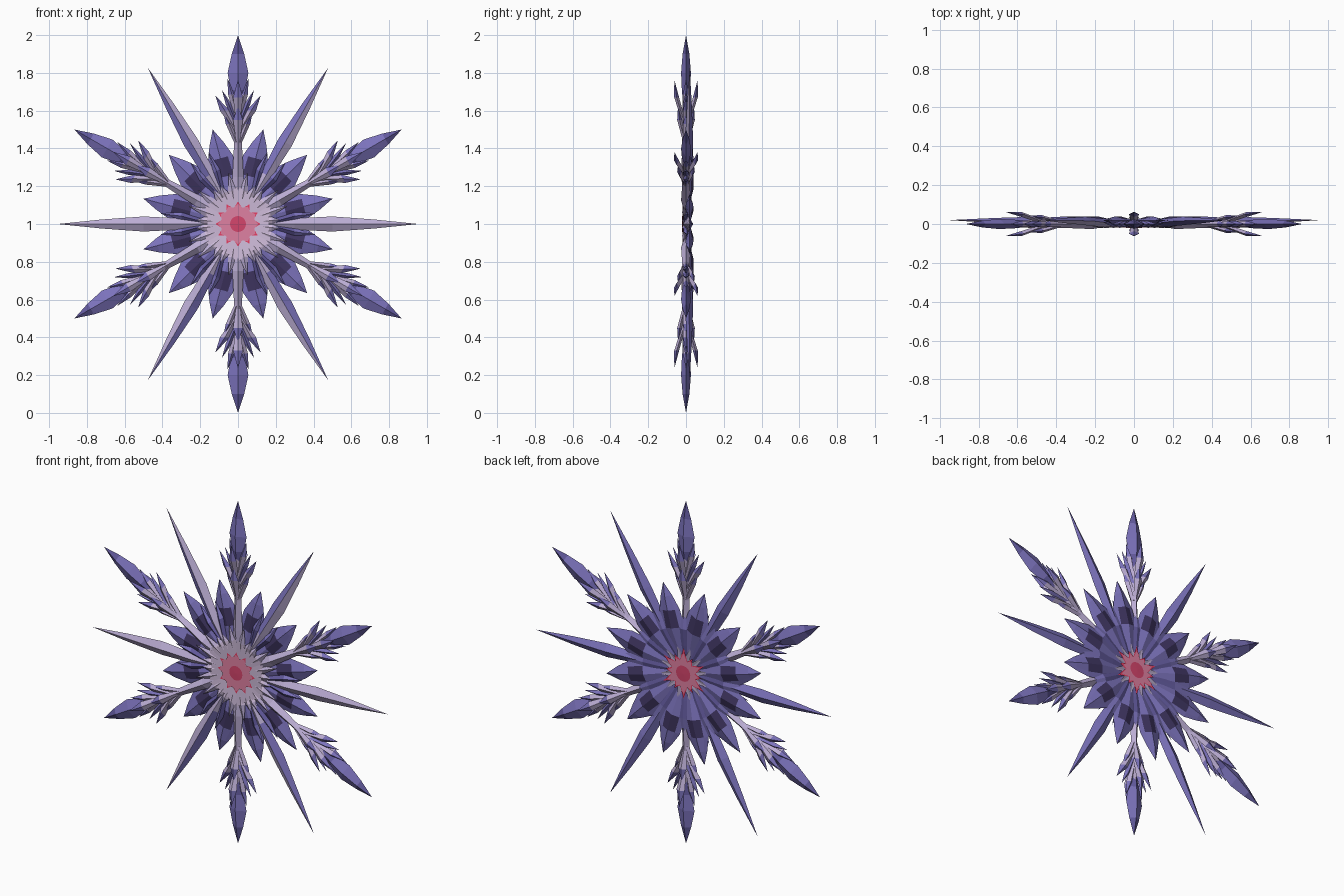
import bpy, bmesh, math
from mathutils import Matrix

cube = bpy.data.objects.get("Cube")
if cube:
    bpy.data.objects.remove(cube, do_unlink=True)

# Colours (linear)
PALETTE = [
    ("violet", (0.20, 0.17, 0.50)),
    ("deep_violet", (0.12, 0.10, 0.33)),
    ("dark_plum", (0.05, 0.036, 0.12)),
    ("lilac", (0.50, 0.42, 0.66)),
    ("mauve", (0.42, 0.35, 0.52)),
    ("pink", (0.74, 0.22, 0.36)),
    ("crimson", (0.66, 0.06, 0.15)),
    ("pale_lilac", (0.62, 0.50, 0.70)),
    ("bright_red", (0.80, 0.05, 0.13)),
]
VIOLET, DEEP, PLUM, LILAC, MAUVE, PINK, CRIMSON, PALE, RED = range(len(PALETTE))
materials = []
for name, rgb in PALETTE:
    m = bpy.data.materials.new(name)
    m.use_nodes = True
    m.diffuse_color = (*rgb, 1)
    m.node_tree.nodes["Principled BSDF"].inputs["Base Color"].default_value = (*rgb, 1)
    materials.append(m)

DIAMOND = [(1, 0), (0, -1), (-1, 0), (0, 1)]
FACETED = [(1, 0), (.6, -.4), (0, -1), (-.6, -.4), (-1, 0), (-.6, .4), (0, 1), (.6, .4)]


def spoke(degrees):
    """Frame whose z axis points outward from the centre."""
    return Matrix.Translation((0, 0, 1)) @ Matrix.Rotation(math.radians(degrees), 4, 'Y')


def blade(bm, frame, rings, colour, section=DIAMOND):
    """Loft a ridged blade through rings of (radius, x, y, half width, half depth)."""
    loops = [[bm.verts.new(frame @ Matrix.Translation((x + a * w, y + b * t, r)).translation)
              for a, b in section] for r, x, y, w, t in rings]
    count = len(section)
    bm.faces.new(loops[0]).material_index = colour(0, 0)
    for seg, (low, high) in enumerate(zip(loops, loops[1:])):
        for k in range(count):
            j = (k + 1) % count
            if rings[seg + 1][3] == 0:
                face = bm.faces.new((low[k], low[j], high[0]))
            else:
                face = bm.faces.new((low[k], low[j], high[j], high[k]))
            face.material_index = colour(seg, k)
    for v in loops[-1][1:]:
        if not v.link_faces:
            bm.verts.remove(v)


def star(bm, points, outer, inner, rim_y, front_y, back_y, mat, turn=0):
    """Shallow double-sided star fan."""
    rim = []
    for i in range(points * 2):
        r = inner if i % 2 else outer
        rim.append(bm.verts.new(spoke(turn + i * 180 / points) @ Matrix.Translation((0, rim_y, r)).translation))
    for y in (front_y, back_y):
        hub = bm.verts.new((0, y, 1))
        for i, v in enumerate(rim):
            bm.faces.new((hub, v, rim[(i + 1) % len(rim)])).material_index = mat


def finish(bm, name):
    bmesh.ops.recalc_face_normals(bm, faces=bm.faces[:])
    mesh = bpy.data.meshes.new(name)
    bm.to_mesh(mesh)
    bm.free()
    for m in materials:
        mesh.materials.append(m)
    ob = bpy.data.objects.new(name, mesh)
    bpy.context.collection.objects.link(ob)


def bands(*mats):
    return lambda seg, k: mats[seg]


# Six main stems and their blade tips
stems, tips = bmesh.new(), bmesh.new()
for i in range(6):
    f = spoke(i * 60)
    blade(stems, f, [(.06, 0, 0, .02, .004), (.125, 0, 0, .035, .008), (.25, 0, 0, .03, .026),
                     (.42, 0, 0, .021, .02), (.56, 0, 0, .026, .022), (.74, 0, 0, .015, .015)],
          bands(LILAC, LILAC, LILAC, LILAC, MAUVE))
    blade(tips, f, [(.6, 0, 0, .015, .012), (.71, 0, 0, .038, .022), (.8, 0, 0, .055, .026),
                    (.9, 0, 0, .033, .018), (1, 0, 0, 0, 0)], bands(DEEP, VIOLET, VIOLET, DEEP))
finish(stems, "main_stems")
finish(tips, "blade_tips")

# Barbs on both sides, front and back of each stem
barbs = bmesh.new()
for i in range(6):
    f = spoke(i * 60)
    for s in (-1, 1):
        for start, tip, reach, width, root in ((.57, .77, .056, .02, LILAC), (.49, .68, .12, .026, LILAC),
                                               (.53, .71, .085, .016, VIOLET), (.43, .60, .08, .018, LILAC)):
            mid = start + (tip - start) * .58
            blade(barbs, f, [(start, s * .008, 0, .012, .015), (mid, s * reach * .58, 0, width, .016),
                             (tip, s * reach, 0, 0, 0)], bands(root, VIOLET))
        for start, mid, tip, reach in ((.54, .67, .765, .062), (.45, .55, .63, .042)):
            blade(barbs, f, [(start, 0, s * .01, .012, .01), (mid, 0, s * reach * .8, .026, .013),
                             (tip, 0, s * reach, 0, 0)], bands(LILAC, VIOLET))
finish(barbs, "stem_barbs")

# Six long spikes with short side barbs
spikes, spurs = bmesh.new(), bmesh.new()
for i in range(6):
    angle = 30 + i * 60
    level = angle % 180 == 90

    def spike_colour(seg, k, level=level):
        if k >= 2:
            return VIOLET
        return LILAC if seg < 2 or k == 0 or level else VIOLET
    f = spoke(angle)
    blade(spikes, f, [(.06, 0, 0, .015, .004), (.125, 0, 0, .022, .008), (.3, 0, .005, .03, .022),
                      (.5, 0, .016, .04, .022), (.72, 0, .018, .024, .013), (.955, 0, .02, 0, 0)],
          spike_colour)
    for s in (-1, 1):
        blade(spurs, f, [(.2, s * .015, 0, .015, .013), (.3, s * .042, .003, .02, .016),
                         (.41, s * .055, .008, 0, 0)], bands(DEEP, VIOLET))
finish(spikes, "long_spikes")
finish(spurs, "spike_spurs")

# Twelve broad petals with a dark patch along the middle


def petal_colour(seg, k):
    inner = k in (1, 2, 5, 6)
    if seg == 2 and inner:
        return PLUM
    return DEEP if seg == 1 and not inner else VIOLET


petals = bmesh.new()
for i in range(12):
    blade(petals, spoke(15 + i * 30),
          [(.06, 0, .003, .014, .004), (.16, 0, .01, .045, .012), (.26, 0, .018, .074, .021),
           (.36, 0, .018, .068, .021), (.44, 0, .018, .038, .017), (.518, 0, .02, 0, 0)],
          petal_colour, FACETED)
finish(petals, "broad_petals")

# Shorter petals filling the gaps behind stems and spikes
fillers = bmesh.new()
for i in range(12):
    tip = .43 if i % 2 else .34
    blade(fillers, spoke(i * 30),
          [(.07, 0, .004, .014, .004), (.16, 0, .01, .035, .011), (.26, 0, .018, .055, .012),
           (tip, 0, .02, 0, 0)], bands(DEEP, DEEP, VIOLET))
finish(fillers, "filler_petals")

# Small pale leaves on the front, beside every stem
leaves = bmesh.new()
for i in range(6):
    for turn, tip, width in ((-10, .28, .022), (10, .28, .022), (-24, .22, .02), (24, .22, .02)):
        blade(leaves, spoke(i * 60 + turn),
              [(.08, 0, -.002, .012, .004), (.18, 0, -.008, width, .013), (tip, 0, -.014, 0, 0)],
              bands(PALE, LILAC))
finish(leaves, "front_leaves")

# Nearly flat layered stars at the centre, front and back
centre = bmesh.new()
star(centre, 6, .2, .16, -.016, -.006, 0, PALE)
star(centre, 12, .12, .085, -.0165, -.0165, -.004, RED)
star(centre, 12, .106, .09, -.018, -.018, -.004, PINK)
star(centre, 12, .042, .042, -.02, -.021, -.004, CRIMSON)
star(centre, 12, .17, .08, .02, .012, .004, MAUVE, 15)
star(centre, 6, .15, .06, .022, .022, .004, RED)
star(centre, 6, .12, .062, .0235, .0235, .004, PINK)
star(centre, 6, .115, .06, .023, .023, .004, RED, 30)
star(centre, 6, .095, .06, .0245, .0245, .004, PINK, 30)
star(centre, 12, .046, .046, .026, .027, .004, CRIMSON)
finish(centre, "centre_stars")
